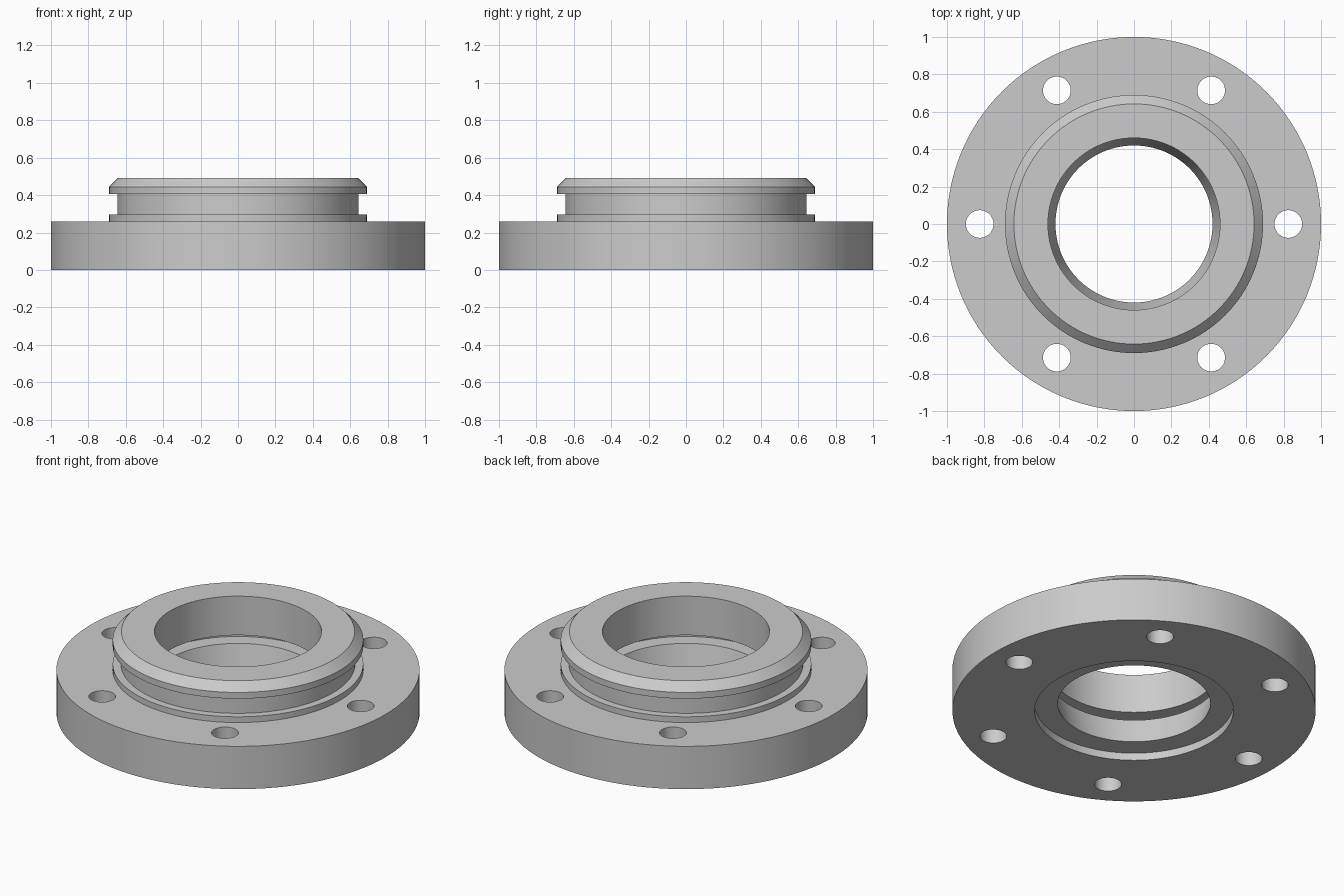
import bpy, bmesh, math

if "Cube" in bpy.data.objects:
    bpy.data.objects.remove(bpy.data.objects["Cube"])

SEGMENTS = 128
BOLT_COUNT, BOLT_CIRCLE, BOLT_RADIUS = 6, 0.825, 0.074

# Closed half-section (radius, height), revolved about z
SECTION = [
    (0.547, 0.0), (1.0, 0.0), (1.0, 0.26),            # flange
    (0.69, 0.26), (0.69, 0.295), (0.645, 0.295),      # hub foot
    (0.645, 0.405), (0.69, 0.405), (0.69, 0.443),     # outer groove and lip
    (0.642, 0.492), (0.46, 0.492),                    # lip chamfer, top face
    (0.46, 0.255), (0.55, 0.255), (0.55, 0.205),      # upper bore, inner groove
    (0.46, 0.205), (0.42, 0.045), (0.547, 0.045),     # tapered bore, bottom recess
]

steel = bpy.data.materials.new("grey_metal")
steel.diffuse_color = (0.6, 0.6, 0.6, 1)
steel.use_nodes = True
steel.node_tree.nodes["Principled BSDF"].inputs["Base Color"].default_value = steel.diffuse_color


def make_object(name, bm):
    bmesh.ops.recalc_face_normals(bm, faces=bm.faces[:])
    mesh = bpy.data.meshes.new(name)
    bm.to_mesh(mesh)
    bm.free()
    obj = bpy.data.objects.new(name, mesh)
    bpy.context.collection.objects.link(obj)
    mesh.materials.append(steel)
    return obj


def revolve(name, section):
    bm = bmesh.new()
    rings = []
    for i in range(SEGMENTS):
        a = 2 * math.pi * i / SEGMENTS
        rings.append([bm.verts.new((r * math.cos(a), r * math.sin(a), z)) for r, z in section])
    n = len(section)
    for i in range(SEGMENTS):
        p, q = rings[i], rings[(i + 1) % SEGMENTS]
        for j in range(n):
            k = (j + 1) % n
            bm.faces.new((p[j], q[j], q[k], p[k]))
    return make_object(name, bm)


# Flange and hub in one turned body
flange = revolve("flanged_hub", SECTION)

# Ring of bolt hole cutters
bm = bmesh.new()
for i in range(BOLT_COUNT):
    a = 2 * math.pi * i / BOLT_COUNT
    made = bmesh.ops.create_cone(bm, cap_ends=True, segments=40, depth=1.0,
                                 radius1=BOLT_RADIUS, radius2=BOLT_RADIUS)
    bmesh.ops.translate(bm, verts=made["verts"],
                        vec=(BOLT_CIRCLE * math.cos(a), BOLT_CIRCLE * math.sin(a), 0.13))
cutter = make_object("bolt_hole_cutter", bm)
cutter.hide_render = True

# Drill the holes, then remove the cutter
drill = flange.modifiers.new("bolt_holes", "BOOLEAN")
drill.operation = "DIFFERENCE"
drill.solver = "EXACT"
drill.object = cutter
bpy.context.view_layer.objects.active = flange
for obj in bpy.context.selected_objects:
    obj.select_set(False)
flange.select_set(True)
bpy.ops.object.modifier_apply(modifier=drill.name)
bpy.data.objects.remove(cutter, do_unlink=True)

# Smooth round walls with crisp edges
bpy.ops.object.shade_smooth_by_angle(angle=math.radians(25))
